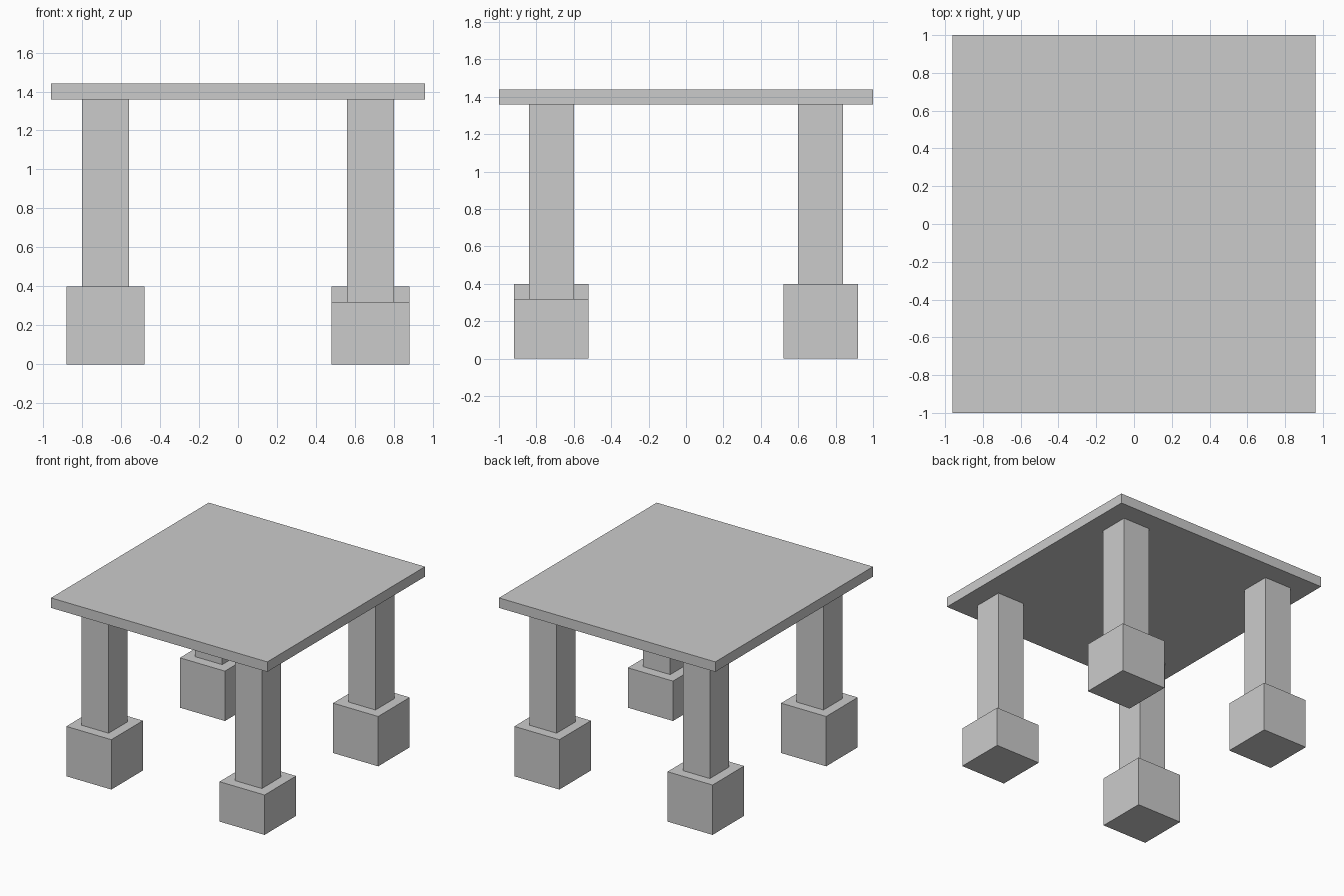
import bpy

if "Cube" in bpy.data.objects:
    bpy.data.objects.remove(bpy.data.objects["Cube"])


def box(name, center, size, z0, z1):
    """Axis-aligned box with a given footprint between two heights."""
    bpy.ops.mesh.primitive_cube_add(size=1, location=(center[0], center[1], (z0 + z1) / 2))
    obj = bpy.context.object
    obj.name = name
    obj.scale = (size[0], size[1], z1 - z0)
    bpy.ops.object.transform_apply(location=False, rotation=False, scale=True)
    return obj


TOP_BOTTOM, TOP_HEIGHT = 1.36, 1.44
LEG_X, LEG_Y = 0.68, 0.72

# Flat table top
box("table_top", (0, 0), (1.92, 2.0), TOP_BOTTOM, TOP_HEIGHT)

# Four square legs on block feet; the front right foot is shorter, its leg longer
for y_name, sy in (("front", -1), ("back", 1)):
    for x_name, sx in (("left", -1), ("right", 1)):
        corner = f"{y_name}_{x_name}"
        center = (sx * LEG_X, sy * LEG_Y)
        foot_height = 0.32 if corner == "front_right" else 0.40
        box(f"{corner}_foot", center, (0.40, 0.40), 0, foot_height)
        box(f"{corner}_leg", center, (0.24, 0.24), foot_height, TOP_BOTTOM)
